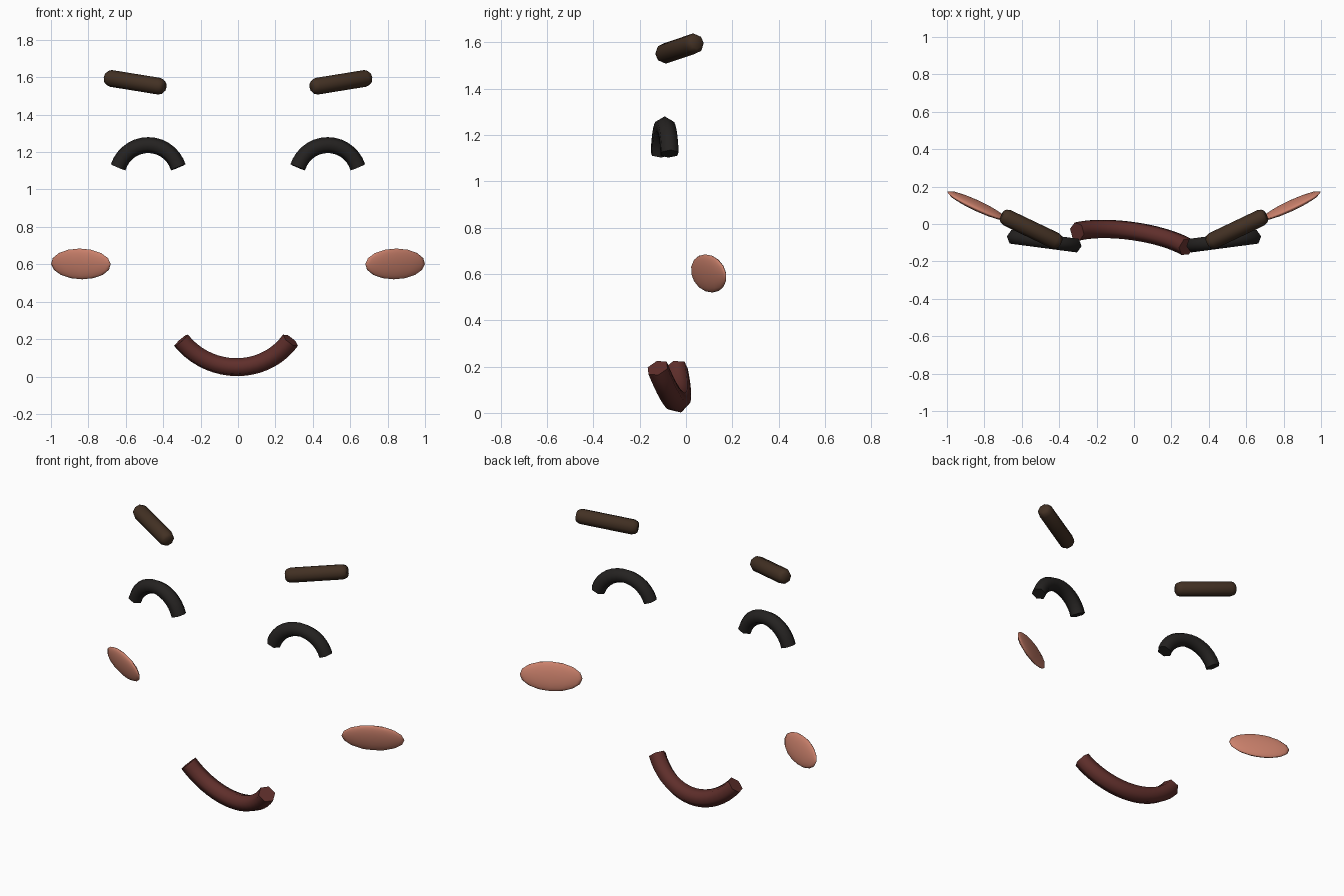
import bpy
from math import sin, cos, pi, radians
from mathutils import Vector

if "Cube" in bpy.data.objects:
    bpy.data.objects.remove(bpy.data.objects["Cube"])


def material(name, rgb):
    m = bpy.data.materials.new(name)
    m.diffuse_color = (*rgb, 1)
    m.use_nodes = True
    m.node_tree.nodes["Principled BSDF"].inputs["Base Color"].default_value = m.diffuse_color
    return m


brown = material("brow_brown", (0.055, 0.030, 0.017))
black = material("lash_black", (0.018, 0.016, 0.015))
red = material("lip_red", (0.115, 0.028, 0.024))
pink = material("blush_pink", (0.60, 0.22, 0.15))


def finish(obj, name, mat, loc, rot):
    obj.name = name
    obj.location = loc
    obj.rotation_euler = [radians(a) for a in rot]
    obj.data.materials.append(mat)
    bpy.ops.object.select_all(action='DESELECT')
    obj.select_set(True)
    bpy.context.view_layer.objects.active = obj
    bpy.ops.object.shade_smooth_by_angle(angle=radians(62))


def tube(name, path, radii, sides, mat, loc, rot):
    """Closed tube along a path lying in the local XZ plane."""
    pts = [Vector((x, 0, z)) for x, z in path]
    side = Vector((0, 1, 0))
    n = len(pts)
    verts, faces = [], []
    for i, p in enumerate(pts):
        t = (pts[min(i + 1, n - 1)] - pts[max(i - 1, 0)]).normalized()
        up = t.cross(side)
        for k in range(sides):
            a = 2 * pi * k / sides
            verts.append(p + radii[i] * (up * cos(a) + side * sin(a)))
    for i in range(n - 1):
        for k in range(sides):
            a, b = i * sides + k, i * sides + (k + 1) % sides
            faces.append((a, a + sides, b + sides, b))
    faces.append(tuple(range(sides)))
    faces.append(tuple(reversed(range((n - 1) * sides, n * sides))))
    mesh = bpy.data.meshes.new(name)
    mesh.from_pydata(verts, [], faces)
    mesh.update()
    obj = bpy.data.objects.new(name, mesh)
    bpy.context.collection.objects.link(obj)
    bpy.ops.object.select_all(action='DESELECT')
    obj.select_set(True)
    bpy.context.view_layer.objects.active = obj
    bpy.ops.object.mode_set(mode='EDIT')
    bpy.ops.mesh.select_all(action='SELECT')
    bpy.ops.mesh.normals_make_consistent(inside=False)
    bpy.ops.object.mode_set(mode='OBJECT')
    finish(obj, name, mat, loc, rot)


def arc(radius, half_angle, steps, bulge):
    """Arc whose middle is at the origin; bulge +1 arches up, -1 sags down."""
    out = []
    for i in range(steps + 1):
        t = radians(half_angle) * (2 * i / steps - 1)
        out.append((radius * sin(t), -bulge * radius * (1 - cos(t))))
    return out


for s, label in ((-1, "left"), (1, "right")):
    # Eyebrow: rounded-end bar
    xs = (-0.175, -0.165, -0.145, 0.145, 0.165, 0.175)
    tube("eyebrow_" + label, [(x, 0) for x in xs],
         (0.027, 0.038, 0.045, 0.045, 0.038, 0.027), 8, brown,
         (0.55 * s, -0.028, 1.573), (0, -8.3 * s, 25.5 * s))
    # Closed smiling eye: arched tube
    tube("eye_" + label, arc(0.17, 72.5, 14, 1), [0.0425] * 15, 6, black,
         (0.48 * s, -0.092, 1.2375), (0, 0, 7.5 * s))
    # Cheek blush: flattened ellipsoid
    bpy.ops.mesh.primitive_uv_sphere_add(segments=12, ring_count=8, radius=1)
    cheek = bpy.context.object
    cheek.scale = (0.176, 0.024, 0.084)
    finish(cheek, "cheek_" + label, pink,
           (0.84 * s, 0.098, 0.602), (12, 0, 25 * s))

# Smiling mouth: sagging tube, tipped forward and turned slightly
tube("mouth", arc(0.365, 54, 18, -1), [0.05] * 19, 6, red,
     (-0.006, -0.038, 0.05), (17, 0, -8))
